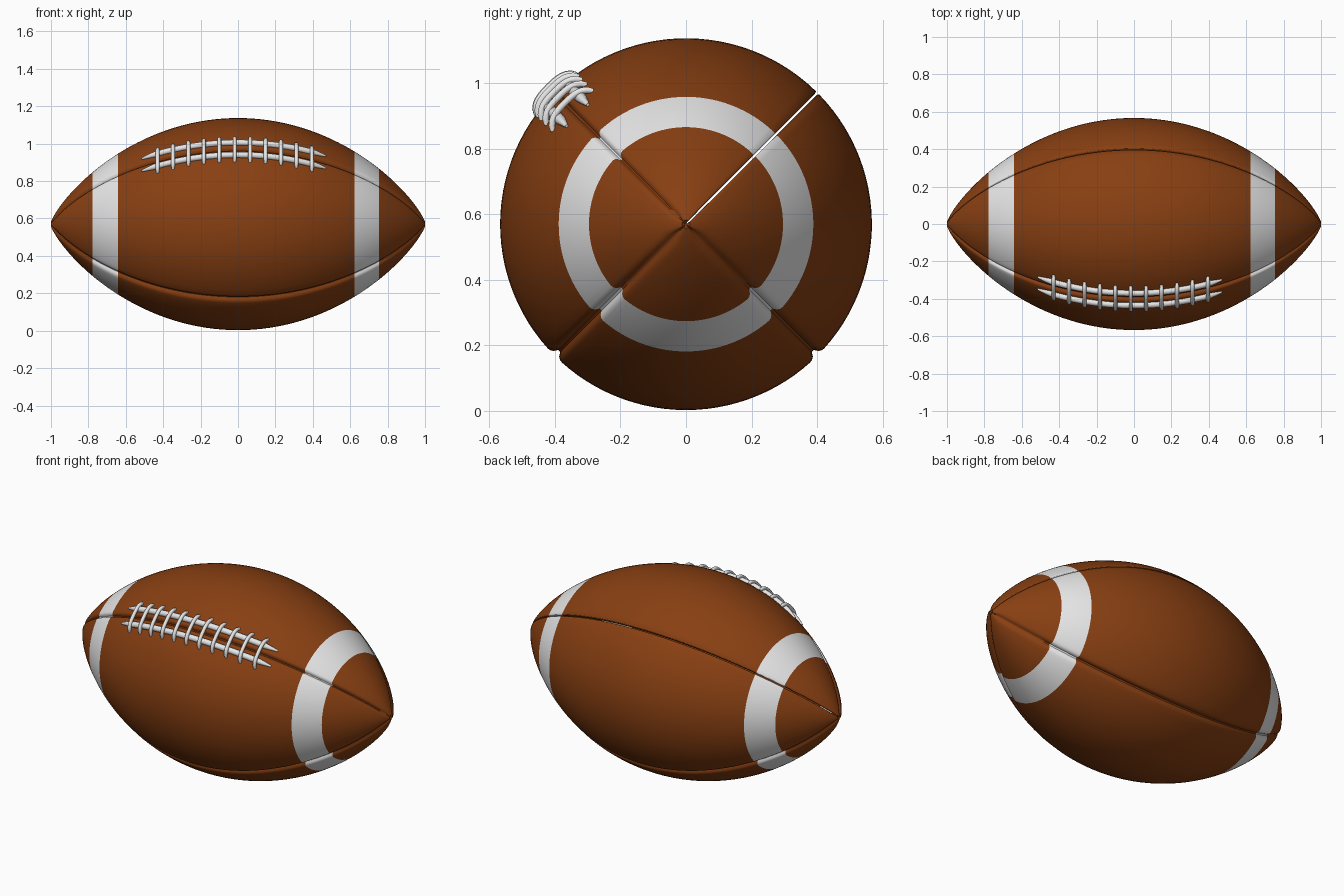
import bpy, bmesh, math

if "Cube" in bpy.data.objects:
    bpy.data.objects.remove(bpy.data.objects["Cube"])

R = 0.567      # largest radius
CZ = 0.57      # height of the long axis


def material(name, rgb):
    m = bpy.data.materials.new(name)
    m.diffuse_color = (*rgb, 1)
    m.use_nodes = True
    m.node_tree.nodes["Principled BSDF"].inputs["Base Color"].default_value = m.diffuse_color
    return m


brown = material("leather brown", (0.245, 0.05, 0.006))
white = material("stripe white", (0.8, 0.8, 0.8))


def radius(x):
    return R * max(0.0, 1 - x * x) ** 0.78


def point(x, ang, r):
    return (x, r * math.cos(ang), CZ + r * math.sin(ang))


# --- ball: four leather panels with rolled seams between them ---
BANDS = [(-0.775, -0.64), (0.62, 0.752)]
# seams: angle, half width, depth, open slit
SEAMS = [(45, 0.007, 0.02, True), (135, 0.02, 0.018, False),
         (225, 0.03, 0.02, False), (315, 0.03, 0.02, False)]
GROOVE = [(-1, 0), (-0.7, 0.1), (-0.4, 0.4), (-0.15, 1),
          (0.15, 1), (0.4, 0.4), (0.7, 0.1), (1, 0)]
PANEL = 26

N = 72
xs = [-math.cos(math.pi * i / N) for i in range(2, N - 1)]
edges = [e for b in BANDS for e in b]
xs = sorted([x for x in xs if all(abs(x - e) > 0.006 for e in edges)] + edges)
stretch = 1 / xs[-1]


def ring(x):
    """Points around one cross-section, grooves kept at constant width."""
    r = radius(x)
    pts = []
    for k, (deg, w, d, slit) in enumerate(SEAMS):
        a = math.radians(deg)
        half = min(w / r, 0.45)
        for o, depth in GROOVE:
            if slit:
                o = math.copysign(max(abs(o), 0.5), o)
            pts.append(point(x * stretch, a + o * half, r - min(d, 0.45 * r) * depth))
        nd, nw = SEAMS[(k + 1) % 4][:2]
        start = a + half
        end = math.radians(nd + (360 if k == 3 else 0)) - min(nw / r, 0.45)
        for j in range(1, PANEL):
            pts.append(point(x * stretch, start + (end - start) * j / PANEL, r))
    return pts


bm = bmesh.new()
rings = [[bm.verts.new(p) for p in ring(x)] for x in xs]
count = len(rings[0])
for i in range(len(rings) - 1):
    mid = (xs[i] + xs[i + 1]) / 2
    striped = any(a < mid < b for a, b in BANDS)
    for j in range(count):
        if j == 3:            # leave the back seam open
            continue
        k = (j + 1) % count
        f = bm.faces.new((rings[i][j], rings[i][k], rings[i + 1][k], rings[i + 1][j]))
        f.material_index = 1 if striped else 0
# dimpled tips
for rg, x in ((rings[0], -0.985), (rings[-1], 0.985)):
    pole = bm.verts.new((x, 0, CZ))
    for j in range(count):
        if j != 3:
            bm.faces.new((rg[j], rg[(j + 1) % count], pole))
bmesh.ops.recalc_face_normals(bm, faces=bm.faces)
# open shell: make sure the outside faces out
test = max(bm.faces, key=lambda f: f.calc_center_median().z)
if test.normal.z < 0:
    bmesh.ops.reverse_faces(bm, faces=bm.faces)
me = bpy.data.meshes.new("ball")
bm.to_mesh(me)
bm.free()
ball = bpy.data.objects.new("ball", me)
bpy.context.collection.objects.link(ball)
me.materials.append(brown)
me.materials.append(white)


def smooth(ob, angle):
    bpy.ops.object.select_all(action='DESELECT')
    ob.select_set(True)
    bpy.context.view_layer.objects.active = ob
    if ob.type == 'CURVE':
        bpy.ops.object.convert(target='MESH')
    bpy.ops.object.shade_smooth_by_angle(angle=math.radians(angle))


smooth(ball, 50)


def tubes(name, paths, thickness):
    """Round cords along paths of (point, relative radius)."""
    cu = bpy.data.curves.new(name, 'CURVE')
    cu.dimensions = '3D'
    cu.bevel_depth = thickness
    cu.bevel_resolution = 3
    cu.use_fill_caps = True
    for path in paths:
        s = cu.splines.new('POLY')
        s.points.add(len(path) - 1)
        for sp, (p, rad) in zip(s.points, path):
            sp.co = (*p, 1)
            sp.radius = rad
    cu.materials.append(white)
    ob = bpy.data.objects.new(name, cu)
    bpy.context.collection.objects.link(ob)
    smooth(ob, 60)


# --- laces, centred on the front upper seam ---
SEAM = math.radians(135)

# two long cords with tapered ends
cords = []
for side in (-1, 1):
    path = []
    for i in range(41):
        x = -0.515 + 0.985 * i / 40
        taper = min(1, 0.3 + 0.25 * min(i, 40 - i))
        r = radius(x) + 0.004
        path.append((point(x, SEAM + side * 0.046 / r, r), taper))
    cords.append(path)
tubes("long_laces", cords, 0.017)

# eleven cross laces bowed over the cords
cross = []
for n in range(11):
    x = -0.43 + 0.0825 * n
    r = radius(x)
    path = []
    for i in range(15):
        t = -1 + i / 7
        path.append((point(x, SEAM + t * 0.088 / r, r + 0.026 - 0.028 * t ** 4),
                     0.75 if abs(t) == 1 else 1))
    cross.append(path)
tubes("cross_laces", cross, 0.0105)
